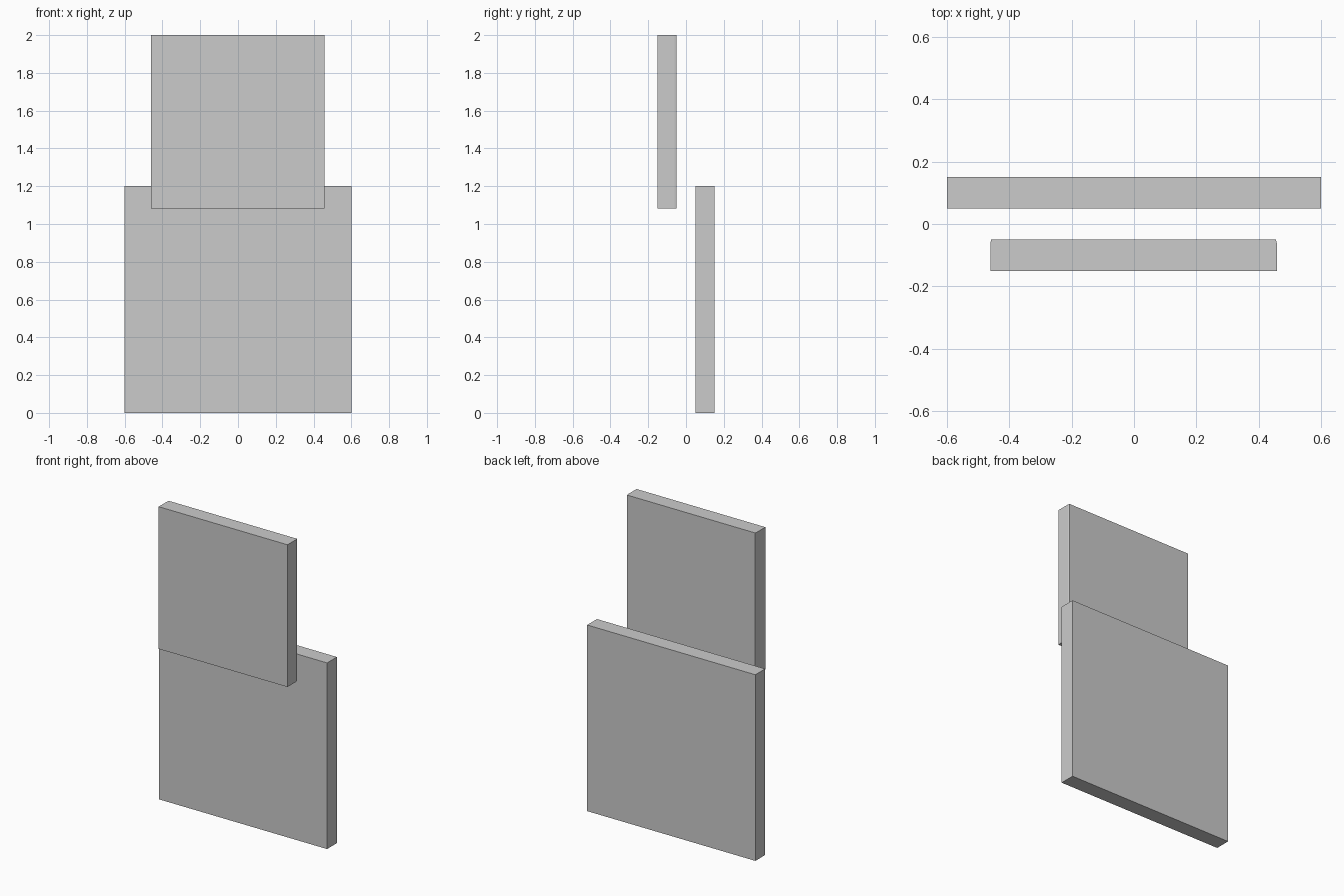
import bpy
import bmesh

if "Cube" in bpy.data.objects:
    bpy.data.objects.remove(bpy.data.objects["Cube"])


def panel(name, outline, z0, z1):
    """Upright slab: a plan outline extruded from z0 to z1."""
    bm = bmesh.new()
    face = bm.faces.new([bm.verts.new((x, y, z0)) for x, y in outline])
    top = bmesh.ops.extrude_face_region(bm, geom=[face])
    verts = [v for v in top["geom"] if isinstance(v, bmesh.types.BMVert)]
    bmesh.ops.translate(bm, verts=verts, vec=(0, 0, z1 - z0))
    bmesh.ops.recalc_face_normals(bm, faces=bm.faces)
    mesh = bpy.data.meshes.new(name)
    bm.to_mesh(mesh)
    bm.free()
    obj = bpy.data.objects.new(name, mesh)
    bpy.context.collection.objects.link(obj)
    return obj


# Large lower panel at the back
panel("lower_back_panel",
      [(-0.6, 0.05), (0.6, 0.05), (0.6, 0.15), (-0.6, 0.15)], 0.0, 1.2)

# Smaller raised panel at the front, rear corners very slightly eased
panel("upper_front_panel",
      [(-0.461, -0.15), (0.458, -0.15), (0.458, -0.062), (0.455, -0.05),
       (-0.458, -0.05), (-0.461, -0.062)], 1.083, 2.0)
